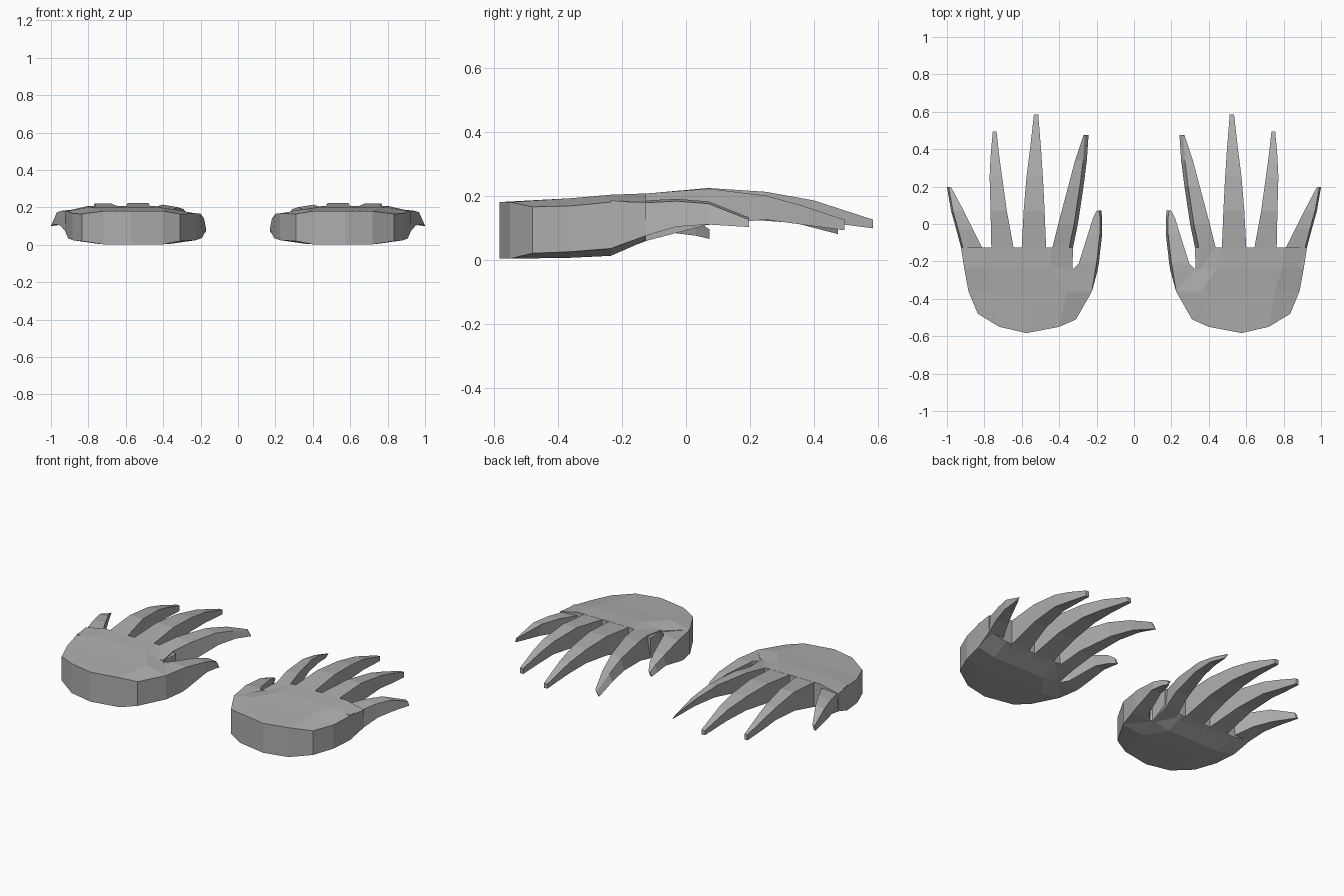
import bpy, bmesh

if "Cube" in bpy.data.objects:
    bpy.data.objects.remove(bpy.data.objects["Cube"])

mat = bpy.data.materials.new("plain_grey")
mat.diffuse_color = (0.42, 0.42, 0.42, 1)
mat.use_nodes = True
mat.node_tree.nodes["Principled BSDF"].inputs["Base Color"].default_value = mat.diffuse_color


def finish(bm, name):
    """Turn a bmesh into a flat-shaded object mirrored to make the other hand."""
    bmesh.ops.recalc_face_normals(bm, faces=bm.faces)
    me = bpy.data.meshes.new(name)
    bm.to_mesh(me)
    bm.free()
    me.materials.append(mat)
    ob = bpy.data.objects.new(name, me)
    bpy.context.collection.objects.link(ob)
    m = ob.modifiers.new("other_hand", 'MIRROR')
    m.use_mirror_merge = False
    return ob


def finger(name, sections, lean=0.0):
    """Loft four-sided sections (y, left, right, top, bottom); lean shifts the underside."""
    bm = bmesh.new()
    rings = []
    for i, (y, l, r, t, b) in enumerate(sections):
        s = abs(lean) if i else 0
        tl, tr = (l + s, r) if lean < 0 else (l, r - s)
        bl, br = (l, r - s) if lean < 0 else (l + s, r)
        dl, dr = (s * 0.7, 0) if lean < 0 else (0, s * 0.7)
        ring = [(tl, y, t - dl), (tr, y, t - dr), (br, y, b), (bl, y, b)]
        rings.append([bm.verts.new(p) for p in ring])
    for a, c in zip(rings, rings[1:]):
        for k in range(4):
            n = (k + 1) % 4
            bm.faces.new((a[k], a[n], c[n], c[k]))
    bm.faces.new(rings[0])
    bm.faces.new(rings[-1])
    return finish(bm, name)


# Palm: rows from wrist to knuckles, slightly crowned across
front = [(.31, -.51), (.40, -.55), (.575, -.583), (.72, -.55), (.835, -.48)]


def row(y, l, r):
    return [(l + (r - l) * f, y) for f in (0, .2, .5, .8, 1)]


rows = [front, row(-.36, .225, .885), row(-.235, .33, .908), row(-.125, .325, .925)]
tops = [(.165, .18), (.168, .192), (.18, .203), (.18, .207)]
bottoms = [(.02, .003), (.025, .006), (.035, .012), (.08, .06)]
bm = bmesh.new()


def layer(heights):
    out = []
    for pts, (edge, mid) in zip(rows, heights):
        z = (edge, mid, mid, mid, edge)
        out.append([bm.verts.new((x, y, h)) for (x, y), h in zip(pts, z)])
    return out


T, B = layer(tops), layer(bottoms)
for g in (T, B):
    for a, c in zip(g, g[1:]):
        for k in range(4):
            bm.faces.new((a[k], a[k + 1], c[k + 1], c[k]))
for k in range(4):
    for i in (0, -1):
        bm.faces.new((T[i][k], T[i][k + 1], B[i][k + 1], B[i][k]))
for i in range(3):
    for k in (0, -1):
        bm.faces.new((T[i][k], T[i + 1][k], B[i + 1][k], B[i][k]))
finish(bm, "palm")

# Fingers
finger("thumb", [(-.36, .225, .42, .168, .025), (-.25, .195, .335, .175, .035),
                 (-.21, .188, .295, .175, .045), (-.05, .17, .245, .15, .085),
                 (.03, .17, .22, .125, .075), (.073, .175, .198, .095, .065)], -.012)
finger("index_finger", [(-.24, .33, .47, .185, .03), (-.12, .325, .435, .205, .06),
                        (0, .30, .405, .215, .10), (.20, .27, .352, .205, .125),
                        (.34, .252, .315, .17, .115), (.475, .243, .27, .115, .08)], -.02)
finger("middle_finger", [(-.2, .46, .61, .195, .03), (-.12, .47, .60, .207, .06),
                         (.07, .478, .59, .224, .11), (.25, .487, .575, .212, .13),
                         (.40, .497, .556, .185, .122), (.585, .512, .535, .125, .098)])
finger("ring_finger", [(-.2, .635, .765, .195, .03), (-.12, .645, .763, .207, .06),
                       (.07, .68, .767, .222, .11), (.25, .705, .772, .20, .125),
                       (.36, .72, .767, .17, .11), (.495, .735, .755, .125, .092)])
finger("little_finger", [(-.235, .77, .908, .185, .035), (-.125, .813, .925, .185, .075),
                         (-.03, .86, .95, .19, .103), (.07, .91, .978, .182, .11),
                         (.197, .978, 1.0, .132, .102)], .01)
